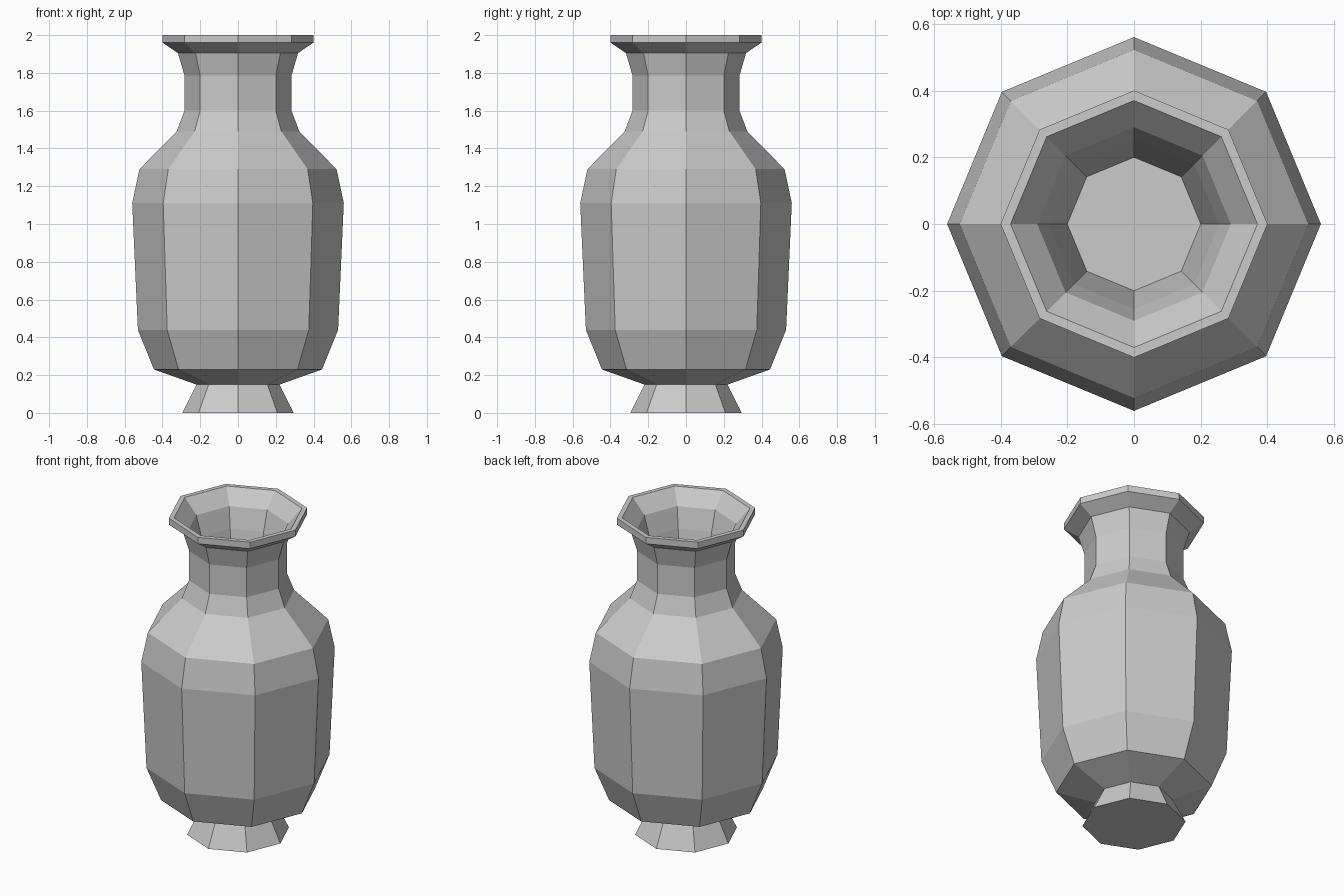
import bpy, bmesh
from math import cos, sin, pi

if "Cube" in bpy.data.objects:
    bpy.data.objects.remove(bpy.data.objects["Cube"])

SIDES = 8

# Profile as (radius, height): foot, body, shoulder, neck, lip, then down the inside
profile = [
    (0.295, 0.0), (0.22, 0.15), (0.445, 0.23), (0.53, 0.44),
    (0.56, 1.11), (0.522, 1.29), (0.325, 1.49), (0.283, 1.60),
    (0.283, 1.785), (0.318, 1.905), (0.40, 1.96), (0.40, 2.0),
    (0.37, 2.0), (0.29, 1.91), (0.255, 1.785), (0.20, 1.50),
]

bm = bmesh.new()
rings = [[bm.verts.new((r * cos(2 * pi * i / SIDES), r * sin(2 * pi * i / SIDES), z))
          for i in range(SIDES)] for r, z in profile]

# Flat-sided walls between neighbouring rings
for low, high in zip(rings, rings[1:]):
    for i in range(SIDES):
        j = (i + 1) % SIDES
        bm.faces.new((low[i], low[j], high[j], high[i]))

# Underside of the foot and floor of the opening
bm.faces.new(rings[0][::-1])
bm.faces.new(rings[-1])
bmesh.ops.recalc_face_normals(bm, faces=bm.faces[:])

mesh = bpy.data.meshes.new("vase")
bm.to_mesh(mesh)
bm.free()
bpy.context.collection.objects.link(bpy.data.objects.new("vase", mesh))
